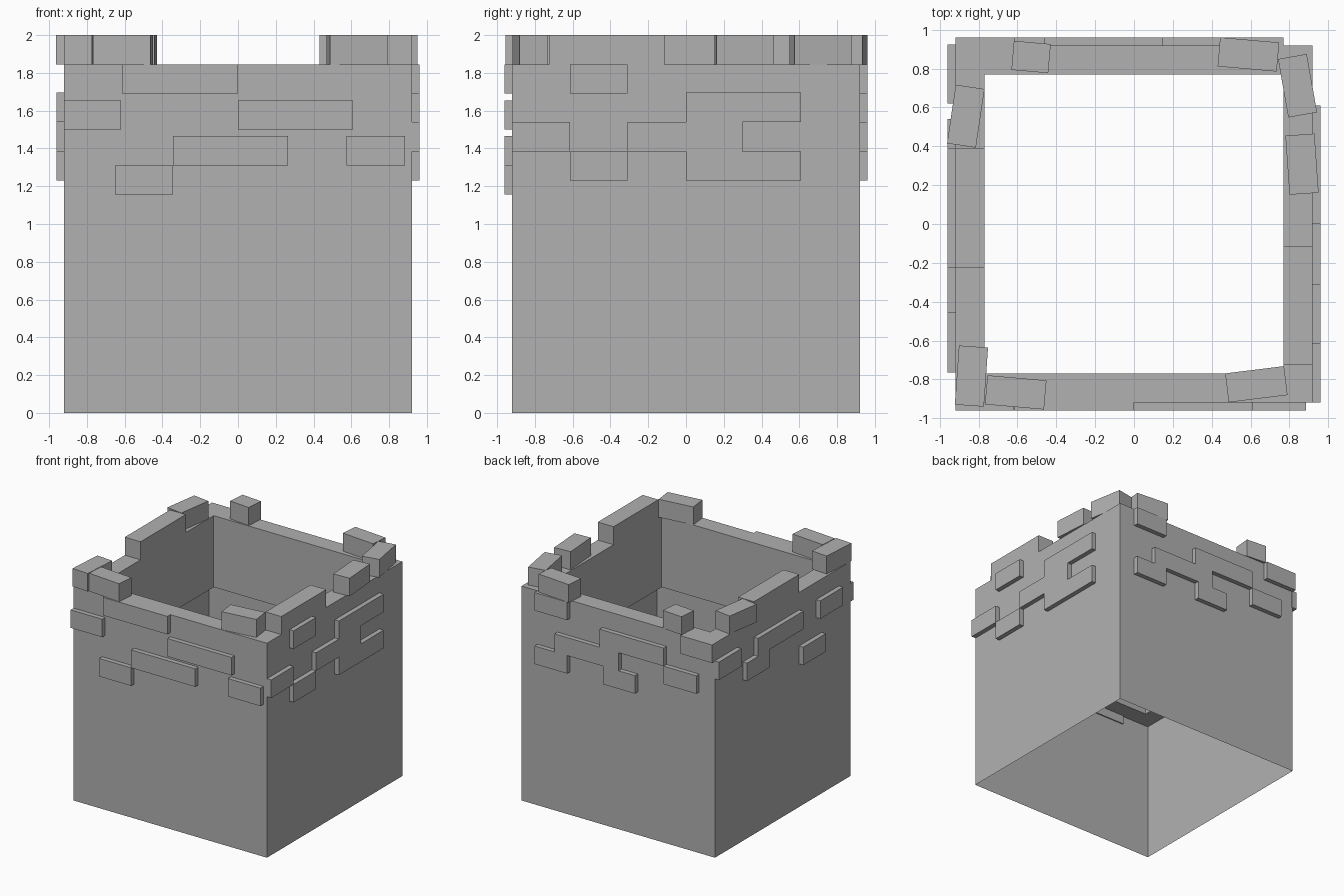
import bpy
import bmesh
import math
from mathutils import Matrix

cube = bpy.data.objects.get("Cube")
if cube:
    bpy.data.objects.remove(cube, do_unlink=True)

OUTER, INNER = 0.92, 0.77      # half widths of the square tower
TOP, LEDGE = 1.845, 1.23       # rim height and underside of the thick part
THICK = OUTER - INNER
COURSE, LONG = 0.155, 0.305    # brick height and length

stone = bpy.data.materials.new("stone_grey")
stone.use_nodes = True
stone.diffuse_color = (0.44, 0.44, 0.44, 1)
stone.node_tree.nodes["Principled BSDF"].inputs["Base Color"].default_value = stone.diffuse_color


def finish(name, bm):
    mesh = bpy.data.meshes.new(name)
    bm.to_mesh(mesh)
    bm.free()
    mesh.materials.append(stone)
    obj = bpy.data.objects.new(name, mesh)
    bpy.context.collection.objects.link(obj)
    return obj


def box(name, x, y, z, angle=0):
    """Box spanning three (low, high) ranges, turned about its own upright axis."""
    spans = (x, y, z)
    centre = [(a + b) / 2 for a, b in spans]
    size = [b - a for a, b in spans]
    bm = bmesh.new()
    bmesh.ops.create_cube(bm, size=1, matrix=Matrix.Translation(centre)
                          @ Matrix.Rotation(math.radians(angle), 4, "Z")
                          @ Matrix.Diagonal((*size, 1)))
    return finish(name, bm)


# Tower shell: open square tube with a thick upper band
bm = bmesh.new()
rings = []
for half, z in ((OUTER, 0), (OUTER, LEDGE), (OUTER, TOP), (INNER, TOP), (INNER, LEDGE)):
    rings.append([bm.verts.new((sx * half, sy * half, z))
                  for sx, sy in ((-1, -1), (1, -1), (1, 1), (-1, 1))])
rings.append(rings[1])
for low, high in zip(rings, rings[1:]):
    for i in range(4):
        j = (i + 1) % 4
        bm.faces.new((low[i], low[j], high[j], high[i]))
finish("tower_wall", bm)

# Raised bricks on each wall: start, end along the wall, bottom height
FACE_BRICKS = {
    "front": [(-0.615, 0, 1.69), (0, 0.61, 1.5), (-0.92, -0.62, 1.5),
              (-0.345, 0.265, 1.31), (0.575, 0.885, 1.31), (-0.65, -0.345, 1.155)],
    "left": [(-0.615, -0.31, 1.69), (0, 0.61, 1.54), (-0.92, -0.615, 1.385),
             (-0.31, 0.3, 1.385), (-0.615, -0.31, 1.23), (0, 0.61, 1.23)],
    "back": [(0.46, 0.77, 1.69), (-0.92, -0.615, 1.69), (-0.46, 0.15, 1.54),
             (-0.03, 0.58, 1.385), (-0.77, -0.46, 1.385), (0.46, 0.77, 1.23),
             (-0.185, 0.12, 1.23)],
    "right": [(-0.225, 0.39, 1.54), (-0.765, -0.455, 1.54), (0.62, 0.925, 1.54),
              (0.235, 0.54, 1.385), (-0.53, -0.225, 1.23)],
}
for side, bricks in FACE_BRICKS.items():
    out = 0.96
    depth = (OUTER - 0.01, out) if side in ("left", "back") else (-out, 0.01 - OUTER)
    for n, (a, b, z) in enumerate(bricks, 1):
        along, height = (a, b), (z, z + COURSE)
        if side in ("front", "back"):
            box(f"{side}_brick_{n}", along, depth, height)
        else:
            box(f"{side}_brick_{n}", depth, along, height)

# Straight long blocks on the rim
RIM = (TOP, 2)
box("left_rim_block", (INNER, OUTER), (-0.725, -0.115), RIM)
box("right_rim_block", (-OUTER, -INNER), (-0.225, 0.39), RIM)

# Loose, slightly turned blocks: centre x, y, length in x, length in y, angle
LOOSE = [
    (-0.837, -0.783, THICK, LONG, -4),
    (-0.609, -0.867, LONG, THICK, -5),
    (0.63, -0.825, LONG, THICK, 7),
    (0.865, 0.308, THICK, LONG, 4),
    (0.842, 0.712, THICK, LONG, 10),
    (0.589, 0.873, LONG, THICK, -5),
    (-0.53, 0.86, 0.19, THICK, -5),
    (-0.866, 0.555, THICK, LONG, -8.5),
]
for n, (x, y, w, d, angle) in enumerate(LOOSE, 1):
    box(f"loose_rim_block_{n}", (x - w / 2, x + w / 2), (y - d / 2, y + d / 2), RIM, angle)
